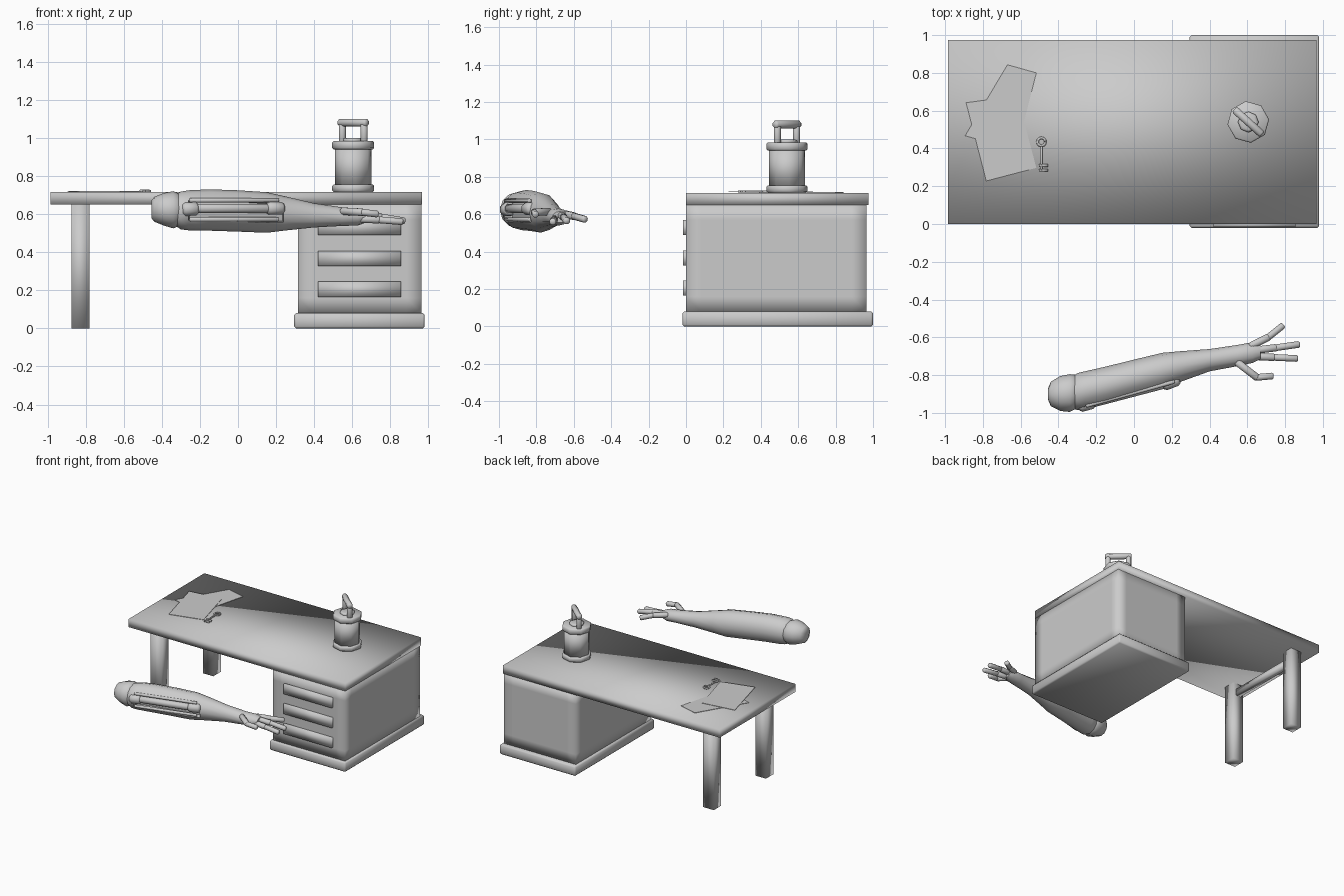
import bpy, bmesh, math
from mathutils import Vector, Matrix

if "Cube" in bpy.data.objects:
    bpy.data.objects.remove(bpy.data.objects["Cube"])

GREY = bpy.data.materials.new("plain grey")
GREY.use_nodes = True
GREY.diffuse_color = (0.6, 0.6, 0.6, 1)
GREY.node_tree.nodes["Principled BSDF"].inputs["Base Color"].default_value = (0.6, 0.6, 0.6, 1)


def finish(name, bm, smooth=True):
    bmesh.ops.recalc_face_normals(bm, faces=bm.faces)
    for f in bm.faces:
        f.smooth = smooth
    me = bpy.data.meshes.new(name)
    bm.to_mesh(me)
    bm.free()
    me.materials.append(GREY)
    ob = bpy.data.objects.new(name, me)
    bpy.context.scene.collection.objects.link(ob)
    return ob


def box(name, x, y, z, loops=0, bevel=0):
    """Box from ranges; loops adds holding cuts that far from the upright edges."""
    bm = bmesh.new()
    size = Vector((x[1] - x[0], y[1] - y[0], z[1] - z[0]))
    mid = Vector((sum(x), sum(y), sum(z))) / 2
    bmesh.ops.create_cube(bm, size=1, matrix=Matrix.Translation(mid) @ Matrix.Diagonal(size).to_4x4())
    if loops:
        for axis, span in ((0, x), (1, y), (2, z)):
            for cut in (span[0] + loops, span[1] - loops):
                co, no = Vector(), Vector()
                co[axis], no[axis] = cut, 1
                geom = bm.verts[:] + bm.edges[:] + bm.faces[:]
                bmesh.ops.bisect_plane(bm, geom=geom, plane_co=co, plane_no=no)
    if bevel:
        bmesh.ops.bevel(bm, geom=bm.edges[:], offset=bevel, segments=1, affect='EDGES')
    return finish(name, bm)


def skin(bm, rings):
    """Bridge a list of point rings and cap both ends."""
    vs = [[bm.verts.new(p) for p in r] for r in rings]
    n = len(vs[0])
    for a, b in zip(vs, vs[1:]):
        for i in range(n):
            bm.faces.new((a[i], a[(i + 1) % n], b[(i + 1) % n], b[i]))
    bm.faces.new(vs[0])
    bm.faces.new(vs[-1])


def rod(name, points, radius, sides=8, taper=0.7):
    """Jointed rod with slightly domed ends."""
    pts = [Vector(p) for p in points]
    a = (pts[1] - pts[0]).normalized() * radius * 0.4
    b = (pts[-1] - pts[-2]).normalized() * radius * 0.4
    path = [pts[0] - a, pts[0]] + pts[1:-1] + [pts[-1], pts[-1] + b]
    rings = []
    for i, p in enumerate(path):
        d = path[min(i + 1, len(path) - 1)] - path[max(i - 1, 0)]
        q = d.to_track_quat('Z', 'Y')
        r = radius * (taper if i in (0, len(path) - 1) else 1)
        rings.append([p + q @ Vector((r * math.cos(t), r * math.sin(t), 0))
                      for t in [(k + 0.5) * math.tau / sides for k in range(sides)]])
    bm = bmesh.new()
    skin(bm, rings)
    return finish(name, bm)


def lathe(name, centre, profile, sides=8, turn=0.0):
    bm = bmesh.new()
    skin(bm, [[(centre[0] + r * math.cos(turn + k * math.tau / sides),
                centre[1] + r * math.sin(turn + k * math.tau / sides), z)
               for k in range(sides)] for r, z in profile])
    return finish(name, bm)


def limb(name, sections, sides=12):
    """Loft of elliptical sections: x, low y, high y, low z, high z."""
    bm = bmesh.new()
    skin(bm, [[(x, (y0 + y1) / 2 + (y1 - y0) / 2 * math.cos(k * math.tau / sides),
                (z0 + z1) / 2 + (z1 - z0) / 2 * math.sin(k * math.tau / sides))
               for k in range(sides)] for x, y0, y1, z0, z1 in sections])
    return bm


# Desk
box("tabletop", (-0.985, 0.965), (0, 0.975), (0.65, 0.715))
box("pedestal", (0.315, 0.963), (0, 0.965), (0.08, 0.65), loops=0.08)
box("pedestal_base", (0.295, 0.98), (-0.02, 1.0), (0, 0.08), bevel=0.01)
for i in range(3):
    z = 0.165 + i * 0.162
    box(f"drawer_front_{i + 1}", (0.42, 0.855), (-0.017, 0.01), (z, z + 0.08))
for name, y in (("front_leg", 0.175), ("back_leg", 0.845)):
    box(name, (-0.875, -0.78), (y - 0.048, y + 0.048), (0, 0.65))
box("leg_crossbar", (-0.85, -0.805), (0.2, 0.82), (0.55, 0.6))

# Lantern
LX, LY, TURN = 0.605, 0.54, math.radians(7)
lathe("lantern_body", (LX, LY), [(0.097, 0.75), (0.097, 0.945)], turn=TURN)
for name, z0, z1 in (("lantern_foot", 0.715, 0.755), ("lantern_lid", 0.94, 0.985)):
    lathe(name, (LX, LY), [(0.103, z0), (0.111, z0 + 0.008), (0.111, z1 - 0.008), (0.103, z1)], turn=TURN)
lathe("lantern_collar", (LX, LY), [(0.055, 0.98), (0.055, 0.995), (0.04, 1.0)])
along = Vector((math.cos(math.radians(-42)), math.sin(math.radians(-42)), 0))
mid = Vector((LX, LY, 0))
for name, s in (("lantern_handle_post_a", -0.077), ("lantern_handle_post_b", 0.077)):
    foot = mid + along * s
    rod(name, [foot + Vector((0, 0, 0.975)), foot + Vector((0, 0, 1.08))], 0.02)
rod("lantern_handle_grip", [mid + along * s + Vector((0, 0, 1.08)) for s in (-0.09, 0.09)], 0.022)


# Papers on the desk
def paper(name, corners, z):
    bm = bmesh.new()
    skin(bm, [[(x, y, h) for x, y in corners] for h in (z, z + 0.003)])
    finish(name, bm, smooth=False)


paper("lower_paper", [(-0.67, 0.843), (-0.517, 0.80), (-0.62, 0.39), (-0.894, 0.467)], 0.715)
paper("upper_paper", [(-0.889, 0.642), (-0.618, 0.679), (-0.517, 0.297), (-0.782, 0.228)], 0.719)

# Key
bm = bmesh.new()
KX, KY, KZ = -0.49, 0.435, 0.722
rings = []
for k in range(13):
    a = k * math.tau / 12
    rings.append([(KX + (0.021 + 0.007 * math.cos(t)) * math.cos(a),
                   KY + (0.021 + 0.007 * math.cos(t)) * math.sin(a), KZ + 0.007 * math.sin(t))
                  for t in [j * math.tau / 6 for j in range(6)]])
skin(bm, rings)
finish("key_bow", bm)
rod("key_shaft", [(KX, KY - 0.025, KZ), (KX, 0.28, KZ)], 0.006, sides=6)
for name, y in (("key_tooth_a", 0.285), ("key_tooth_b", 0.31)):
    box(name, (KX - 0.012, KX + 0.034), (y - 0.007, y + 0.007), (0.717, 0.727))

# Elbow cap and forearm
finish("elbow", limb("elbow", [
    (-0.455, -0.93, -0.87, 0.58, 0.67), (-0.44, -0.965, -0.835, 0.56, 0.69),
    (-0.39, -0.99, -0.805, 0.54, 0.71), (-0.34, -0.995, -0.795, 0.525, 0.72),
    (-0.29, -0.97, -0.80, 0.545, 0.70)]))
arm = limb("forearm", [
    (-0.33, -0.975, -0.81, 0.54, 0.70), (-0.3, -0.985, -0.79, 0.52, 0.718),
    (-0.26, -0.978, -0.78, 0.515, 0.725), (-0.15, -0.953, -0.755, 0.513, 0.73),
    (0.0, -0.912, -0.718, 0.508, 0.725), (0.15, -0.872, -0.682, 0.502, 0.715),
    (0.24, -0.838, -0.674, 0.513, 0.695), (0.4, -0.78, -0.662, 0.53, 0.657),
    (0.55, -0.752, -0.64, 0.538, 0.635), (0.63, -0.735, -0.625, 0.54, 0.63),
    (0.67, -0.715, -0.635, 0.555, 0.615)])
# Long recess along the outer side
bmesh.ops.recalc_face_normals(arm, faces=arm.faces)
panel = [f for f in arm.faces if f.normal.y < -0.8 and -0.26 < f.calc_center_median().x < 0.24]
bmesh.ops.inset_region(arm, faces=panel, thickness=0.008)
bmesh.ops.translate(arm, verts=list({v for f in panel for v in f.verts}), vec=(0, 0.04, 0))
forearm = finish("forearm", arm)
bpy.context.view_layer.objects.active = forearm
forearm.select_set(True)
bpy.ops.object.shade_smooth_by_angle(angle=math.radians(40))
forearm.select_set(False)

# Rods and clamps within the recess
rod("arm_piston", [(-0.23, -0.95, 0.63), (0.17, -0.845, 0.63)], 0.026)
rod("arm_piston_clamp", [(0.165, -0.848, 0.63), (0.225, -0.825, 0.63)], 0.036)
rod("arm_piston_mount", [(-0.28, -0.96, 0.625), (-0.225, -0.945, 0.628)], 0.038)
for name, z in (("arm_upper_rail", 0.672), ("arm_lower_rail", 0.572)):
    rod(name, [(-0.25, -0.962, z), (0.21, -0.836, z)], 0.012, sides=6)

# Hand
fingers = {
    "index_finger": [(0.62, -0.645, 0.6), (0.71, -0.60, 0.59), (0.785, -0.54, 0.573)],
    "middle_finger": [(0.63, -0.67, 0.595), (0.75, -0.655, 0.585), (0.87, -0.638, 0.565)],
    "ring_finger": [(0.62, -0.70, 0.575), (0.74, -0.706, 0.57), (0.86, -0.712, 0.56)],
    "thumb": [(0.55, -0.735, 0.615), (0.65, -0.812, 0.61), (0.73, -0.805, 0.6)],
}
for name, pts in fingers.items():
    for i in range(2):
        rod(f"{name}_{'base' if i == 0 else 'tip'}", pts[i:i + 2], 0.021 - 0.002 * i)
